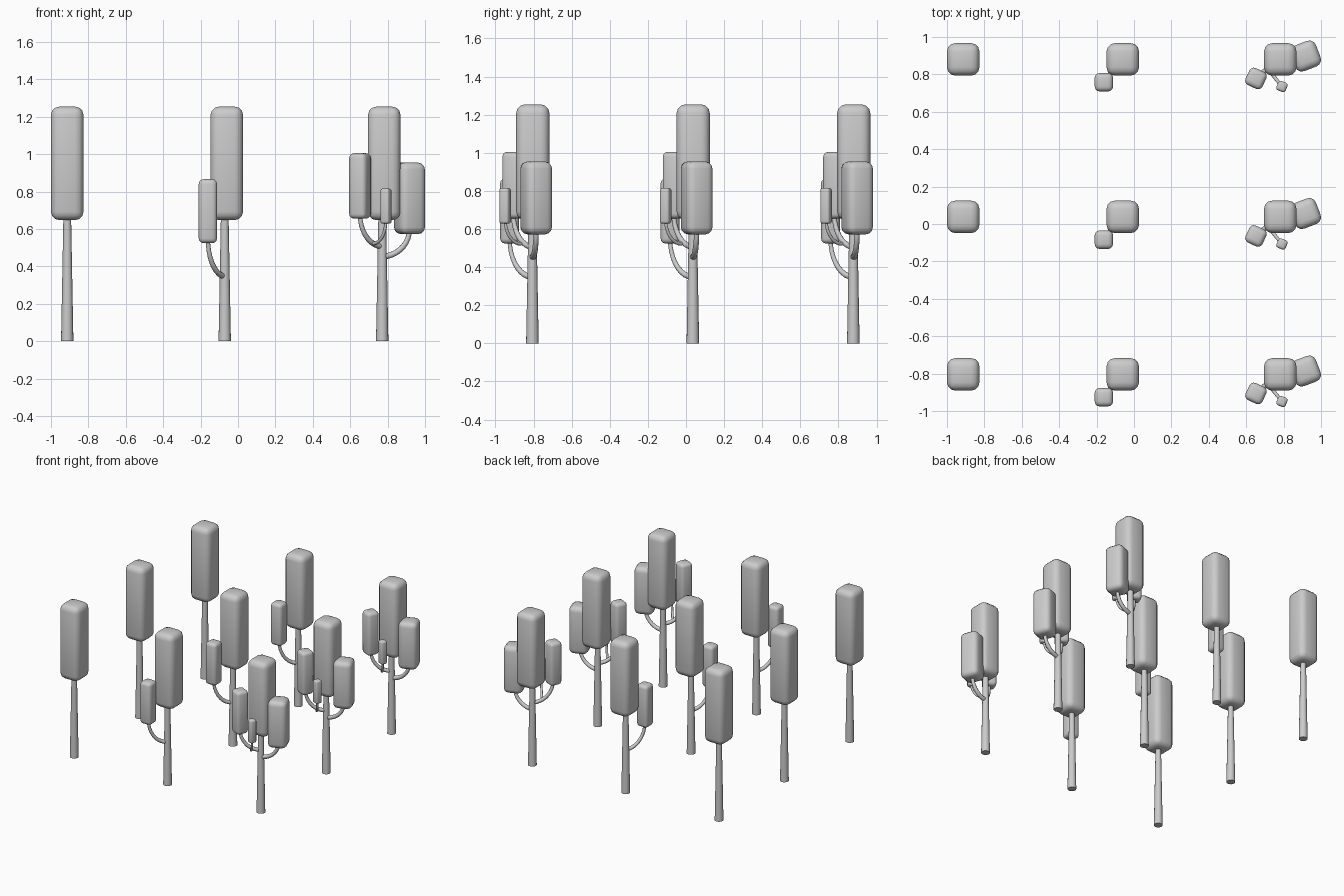
import bpy, bmesh, math
from mathutils import Matrix, Vector

if "Cube" in bpy.data.objects:
    bpy.data.objects.remove(bpy.data.objects["Cube"], do_unlink=True)

grey = bpy.data.materials.new("plain grey")
grey.use_nodes = True
grey.diffuse_color = (0.6, 0.6, 0.6, 1)
grey.node_tree.nodes["Principled BSDF"].inputs["Base Color"].default_value = (0.6, 0.6, 0.6, 1)

SPACING = 0.842
ROWS = [0.036 + SPACING * k for k in (-1, 0, 1)]
COLUMNS = [-0.913 + SPACING * k for k in (0, 1, 2)]


def plant(name, bm, column):
    """Turn a part into a mesh and repeat it in every row of its column."""
    mesh = bpy.data.meshes.new(name)
    bmesh.ops.recalc_face_normals(bm, faces=bm.faces)
    bm.to_mesh(mesh)
    bm.free()
    mesh.materials.append(grey)
    for y in ROWS:
        ob = bpy.data.objects.new(name, mesh)
        ob.location = (COLUMNS[column], y, 0)
        bpy.context.collection.objects.link(ob)


def crown(name, column, x, y, bottom, top, width, turn=0):
    """Rounded upright box of foliage."""
    bm = bmesh.new()
    bmesh.ops.create_cube(bm, size=1)
    bmesh.ops.scale(bm, vec=(width, width, top - bottom), verts=bm.verts)
    bmesh.ops.bevel(bm, geom=bm.edges[:], offset=width * 0.26, segments=3,
                    profile=0.5, affect='EDGES')
    place = Matrix.Translation((x, y, (bottom + top) / 2))
    bm.transform(place @ Matrix.Rotation(math.radians(turn), 4, 'Z'))
    for f in bm.faces:
        f.smooth = True
    plant(name, bm, column)


def trunk(name, column):
    """Tapered round trunk, running up into the crown."""
    bm = bmesh.new()
    bmesh.ops.create_cone(bm, cap_ends=True, segments=16, radius1=0.033,
                          radius2=0.02, depth=0.7)
    bm.transform(Matrix.Translation((0, 0, 0.35)))
    for f in bm.faces:
        f.smooth = len(f.verts) == 4
    plant(name, bm, column)


def branch(name, column, start, end, r_start, r_end, steps=9, sides=10):
    """Round tube that leaves sideways and sweeps up to vertical."""
    bm = bmesh.new()
    start, end = Vector(start), Vector(end)
    span = end - start
    out = Vector((span.x, span.y, 0))
    side = out.normalized().cross(Vector((0, 0, 1)))
    rings = []
    for i in range(steps + 1):
        t = math.pi / 2 * i / steps
        centre = start + out * math.sin(t) + Vector((0, 0, span.z * (1 - math.cos(t))))
        along = (out * math.cos(t) + Vector((0, 0, span.z * math.sin(t)))).normalized()
        up = side.cross(along)
        r = r_start + (r_end - r_start) * i / steps
        angles = [math.tau * k / sides for k in range(sides)]
        rings.append([bm.verts.new(centre + r * (side * math.cos(a) + up * math.sin(a)))
                      for a in angles])
    for a, b in zip(rings, rings[1:]):
        for k in range(sides):
            n = (k + 1) % sides
            bm.faces.new((a[k], a[n], b[n], b[k])).smooth = True
    bm.faces.new(rings[0])
    bm.faces.new(rings[-1])
    plant(name, bm, column)


# Trunks and main crowns
for column, shift in enumerate((0, 0.011, 0.011)):
    trunk("trunk", column)
    crown("main_crown", column, shift, 0.002, 0.647, 1.254, 0.174)

# Middle column: one side branch
branch("low_branch", 1, (0, 0, 0.348), (-0.09, -0.12, 0.55), 0.016, 0.011)
crown("low_crown", 1, -0.09, -0.12, 0.524, 0.866, 0.098)

# Last column: two side branches and a twig forking off the right one
branch("right_branch", 2, (0, 0, 0.507), (-0.119, -0.1, 0.68), 0.016, 0.012)
crown("right_crown", 2, -0.119, -0.1, 0.655, 1.005, 0.1, -25)
branch("left_branch", 2, (0, 0, 0.453), (0.146, 0.02, 0.6), 0.017, 0.013)
crown("left_crown", 2, 0.146, 0.02, 0.572, 0.955, 0.146, 21)
branch("front_twig", 2, (-0.046, -0.06, 0.522), (0.02, -0.143, 0.65), 0.01, 0.008)
crown("front_crown", 2, 0.02, -0.143, 0.628, 0.816, 0.053, -22)
